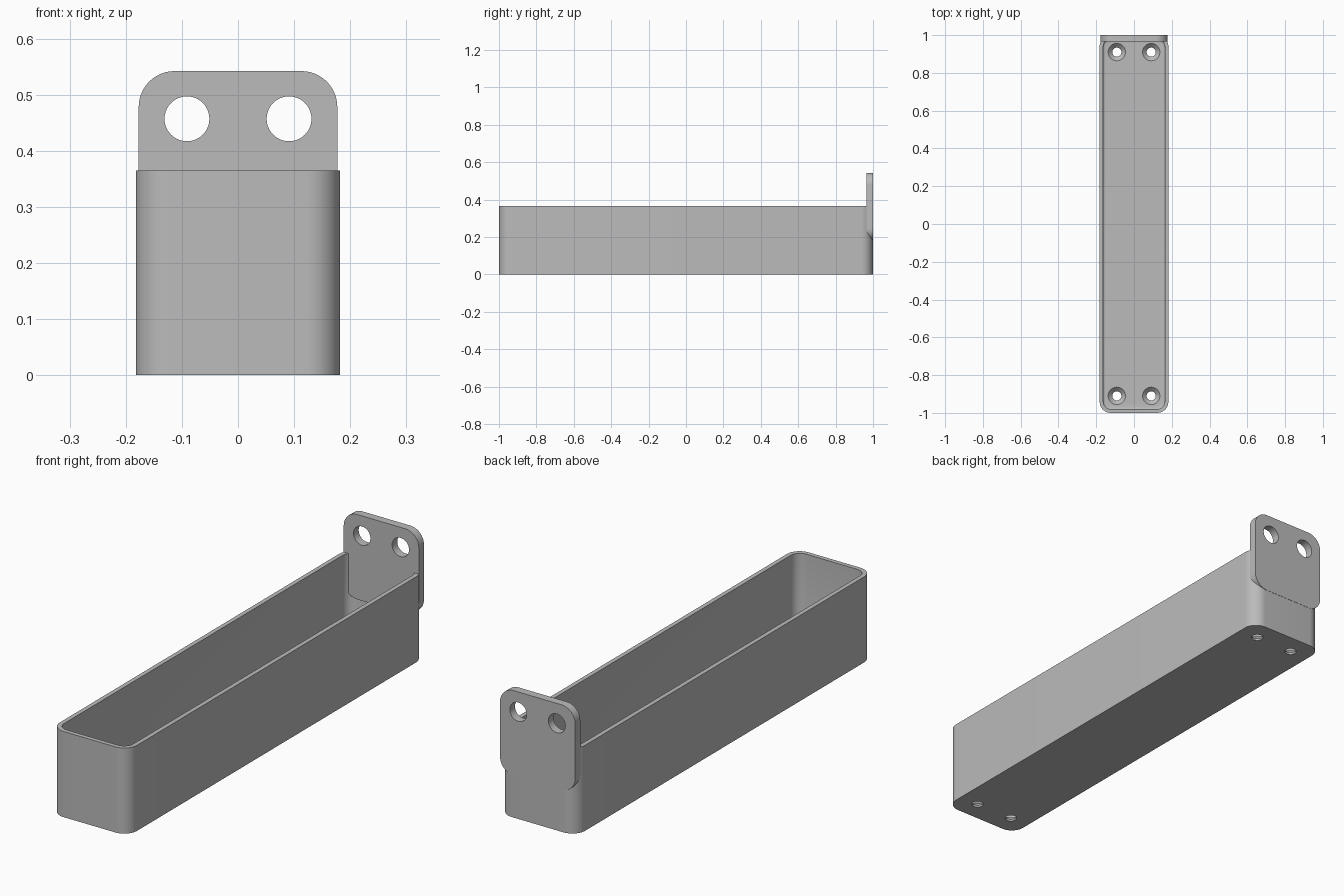
import bpy, bmesh, math
from mathutils import Matrix

cube = bpy.data.objects.get("Cube")
if cube:
    bpy.data.objects.remove(cube, do_unlink=True)

# Material
grey = bpy.data.materials.new("plain grey")
grey.use_nodes = True
colour = (0.5, 0.5, 0.5, 1)
grey.diffuse_color = colour
grey.node_tree.nodes["Principled BSDF"].inputs["Base Color"].default_value = colour


def make_object(name, bm):
    bmesh.ops.recalc_face_normals(bm, faces=bm.faces)
    mesh = bpy.data.meshes.new(name)
    bm.to_mesh(mesh)
    bm.free()
    obj = bpy.data.objects.new(name, mesh)
    bpy.context.collection.objects.link(obj)
    mesh.materials.append(grey)
    return obj


def rounded_slab(name, half_w, half_h, radius, depth, matrix, steps=14, floor_fillet=0):
    """Rounded rectangle in XY, raised along Z, then placed by a matrix."""
    bm = bmesh.new()
    ring = []
    for k, (sx, sy) in enumerate([(1, 1), (-1, 1), (-1, -1), (1, -1)]):
        for i in range(steps + 1):
            a = math.pi / 2 * (k + i / steps)
            ring.append(bm.verts.new((sx * (half_w - radius) + radius * math.cos(a),
                                      sy * (half_h - radius) + radius * math.sin(a), 0)))
    base = bm.faces.new(ring)
    top = bmesh.ops.extrude_face_region(bm, geom=[base], use_keep_orig=True)
    bmesh.ops.translate(bm, vec=(0, 0, depth),
                        verts=[v for v in top["geom"] if isinstance(v, bmesh.types.BMVert)])
    if floor_fillet:
        edges = [e for e in bm.edges if all(abs(v.co.z) < 1e-6 for v in e.verts)]
        bmesh.ops.bevel(bm, geom=edges, offset=floor_fillet, segments=4,
                        profile=0.5, affect='EDGES')
    bm.transform(matrix)
    return make_object(name, bm)


def cone_cutter(r_low, r_high, depth, matrix):
    bm = bmesh.new()
    bmesh.ops.create_cone(bm, cap_ends=True, segments=40, radius1=r_low,
                          radius2=r_high, depth=depth, matrix=matrix)
    return make_object("cutter", bm)


def cut(obj, cutter):
    cutter.hide_render = True
    mod = obj.modifiers.new("cut", 'BOOLEAN')
    mod.operation, mod.solver, mod.object = 'DIFFERENCE', 'EXACT', cutter
    bpy.ops.object.select_all(action='DESELECT')
    bpy.context.view_layer.objects.active = obj
    obj.select_set(True)
    bpy.ops.object.modifier_apply(modifier=mod.name)
    bpy.data.objects.remove(cutter, do_unlink=True)


def smooth(obj):
    bpy.ops.object.select_all(action='DESELECT')
    bpy.context.view_layer.objects.active = obj
    obj.select_set(True)
    bpy.ops.object.shade_smooth_by_angle(angle=math.radians(30))


WIDTH, HEIGHT, WALL, FLOOR = 0.182, 0.365, 0.019, 0.03
HOLE_X, HOLE_Y = 0.091, 0.91

# Open tray with rounded upright corners
tray = rounded_slab("tray", WIDTH, 0.9995, 0.06, HEIGHT, Matrix.Translation((0, -0.0005, 0)))
cut(tray, rounded_slab("cavity", WIDTH - WALL, 1 - WALL, 0.042, HEIGHT,
                       Matrix.Translation((0, 0, FLOOR)), floor_fillet=0.01))

# Countersunk screw holes in the tray floor
for x in (-HOLE_X, HOLE_X):
    for y in (-HOLE_Y, HOLE_Y):
        cut(tray, cone_cutter(0.024, 0.024, 0.2, Matrix.Translation((x, y, 0))))
        cut(tray, cone_cutter(0.022, 0.048, 0.026, Matrix.Translation((x, y, FLOOR - 0.011))))
smooth(tray)

# Upright hanging plate with two round holes
upright = Matrix.Rotation(math.pi / 2, 4, 'X')
plate = rounded_slab("hanging_plate", 0.177, 0.181, 0.064, 0.035,
                     Matrix.Translation((0, 1, 0.361)) @ upright)
for x in (-HOLE_X, HOLE_X):
    cut(plate, cone_cutter(0.04, 0.04, 0.2, Matrix.Translation((x, 0.98, 0.457)) @ upright))
smooth(plate)
